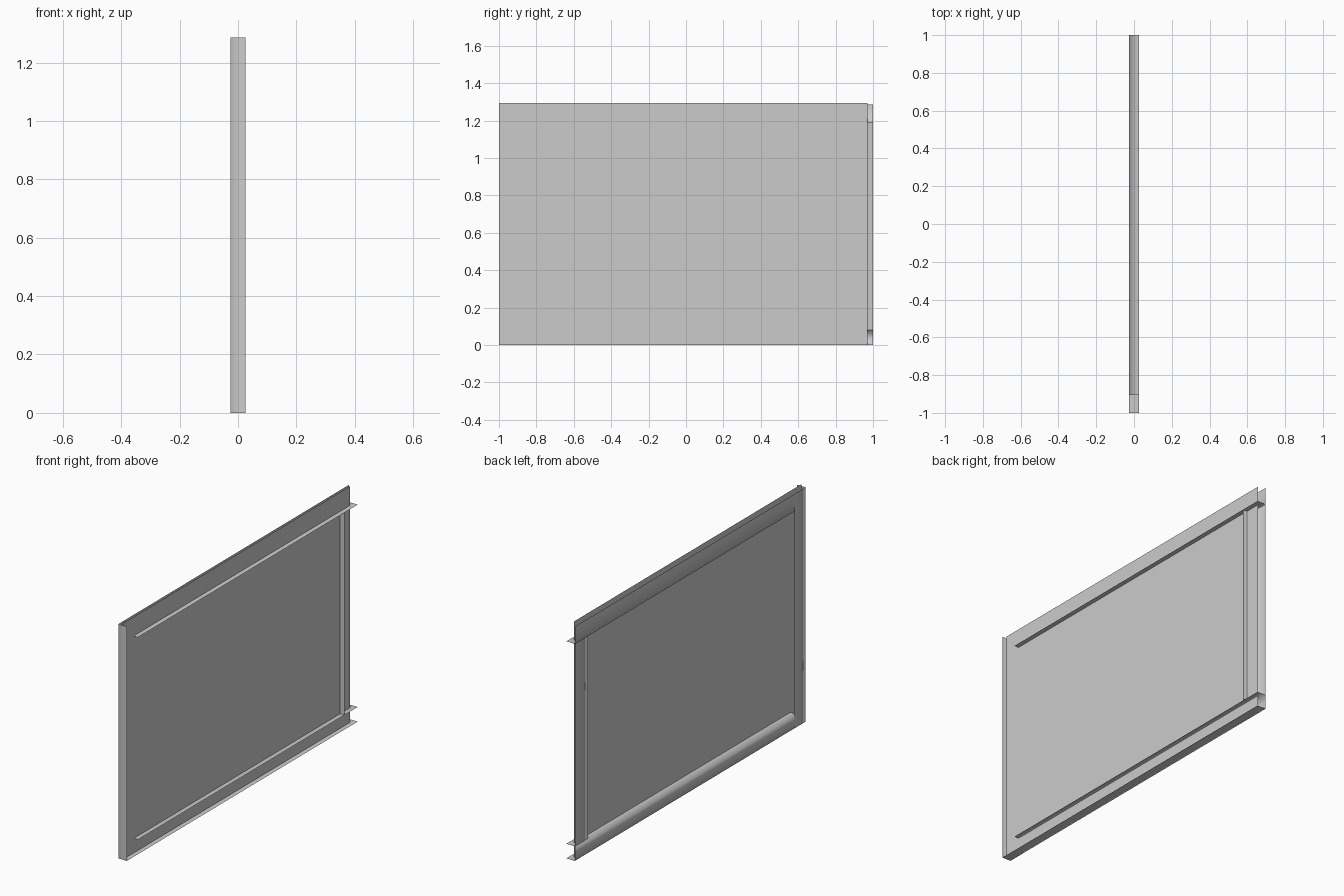
import bpy, bmesh

if "Cube" in bpy.data.objects:
    bpy.data.objects.remove(bpy.data.objects["Cube"])

F, B = -0.026, 0.026            # front and rear depth of the frame
Y0, YI0, YI1, Y1 = -1.0, -0.905, 0.885, 1.0
ZI0, ZI1, Z1 = 0.08, 1.19, 1.285


def strip(name, profile, a, b, axis, smooth=True):
    """Sweep an open (x, other) profile along axis 'y' or 'z' from a to b."""
    bm = bmesh.new()
    place = (lambda p, t: (p[0], t, p[1])) if axis == 'y' else (lambda p, t: (p[0], p[1], t))
    rows = [[bm.verts.new(place(p, t)) for p in profile] for t in (a, b)]
    for i in range(len(profile) - 1):
        f = bm.faces.new((rows[0][i], rows[0][i + 1], rows[1][i + 1], rows[1][i]))
        f.smooth = smooth
    bmesh.ops.recalc_face_normals(bm, faces=bm.faces)
    # turn the front-facing faces towards -x
    ref = [f for f in bm.faces if abs(f.normal.x) > 0.9]
    if ref and ref[0].normal.x > 0 and smooth:
        bmesh.ops.reverse_faces(bm, faces=bm.faces)
    me = bpy.data.meshes.new(name)
    bm.to_mesh(me)
    bm.free()
    ob = bpy.data.objects.new(name, me)
    bpy.context.collection.objects.link(ob)
    return ob


# thin sheet set into the middle of the frame
strip("panel_sheet", [(0.0, Y0), (0.0, 0.97)], 0.0, 1.295, 'z', False)

# horizontal rails: open channel at the bottom, L-section at the top
strip("bottom_rail", [(B, 0), (F, 0), (F, ZI0), (B, ZI0)], YI0, Y1, 'y')
strip("top_rail", [(F, Z1), (F, ZI1), (B, ZI1)], YI0, Y1, 'y')

# vertical stiles: outer wall on one side, inner wall on the other
strip("outer_stile", [(B, Y0), (F, Y0), (F, YI0)], 0, Z1, 'z')
strip("inner_stile", [(F, Y1), (F, YI1), (B, YI1)], ZI0, ZI1, 'z')

# bottom wall under the outer stile
strip("stile_foot", [(B, 0), (F, 0)], Y0, YI0, 'y', False)
